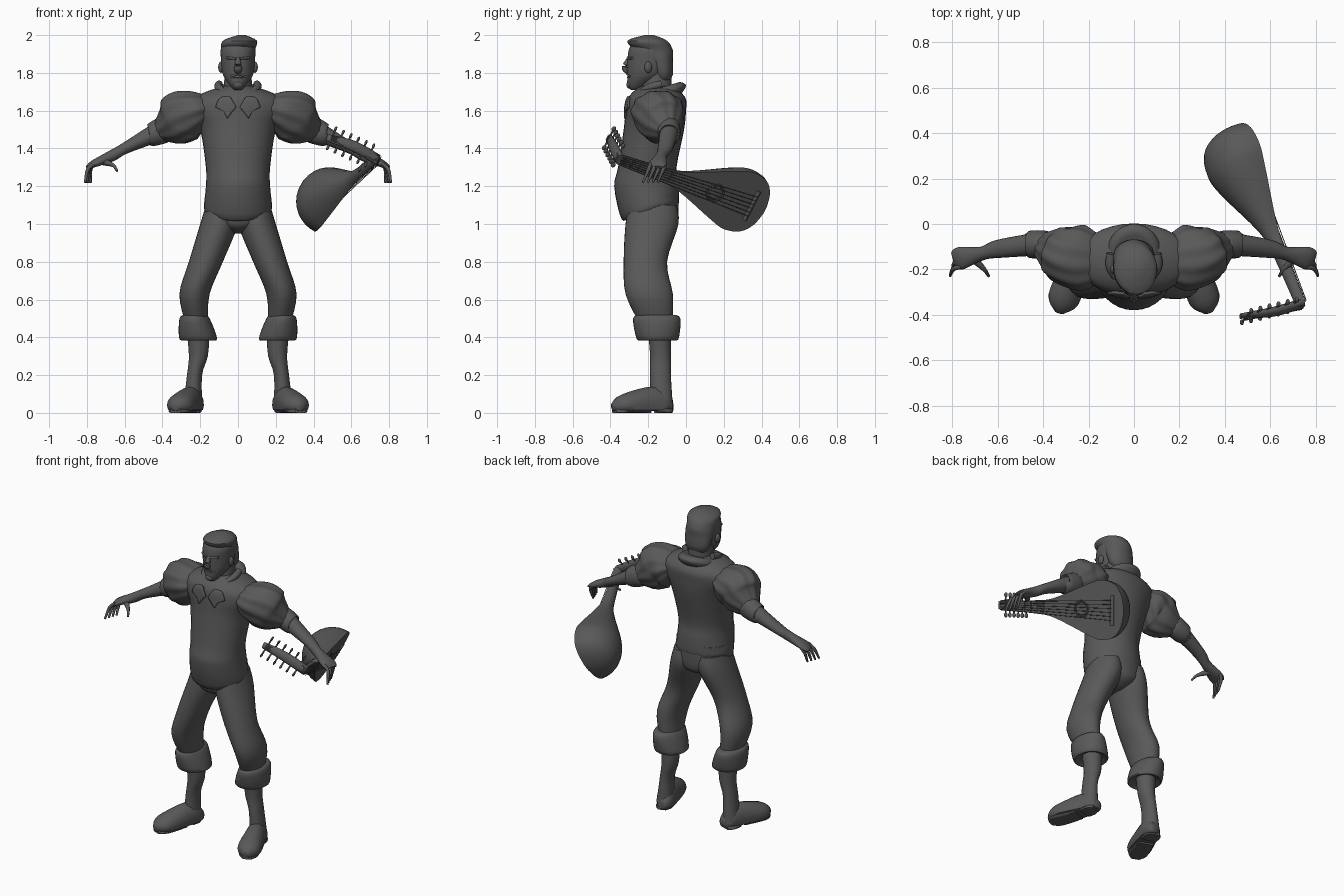
import bpy, bmesh, math
from mathutils import Vector, Matrix

if "Cube" in bpy.data.objects:
    bpy.data.objects.remove(bpy.data.objects["Cube"])

grey = bpy.data.materials.new("dark grey")
grey.use_nodes = True
colour = (0.1, 0.1, 0.1, 1)
grey.diffuse_color = colour
grey.node_tree.nodes["Principled BSDF"].inputs["Base Color"].default_value = colour


def finish(name, bm, mirror=False):
    """Turn a bmesh into a named, smooth shaded object."""
    bmesh.ops.recalc_face_normals(bm, faces=bm.faces)
    mesh = bpy.data.meshes.new(name)
    bm.to_mesh(mesh)
    bm.free()
    mesh.materials.append(grey)
    obj = bpy.data.objects.new(name, mesh)
    bpy.context.collection.objects.link(obj)
    bpy.ops.object.select_all(action='DESELECT')
    obj.select_set(True)
    bpy.context.view_layer.objects.active = obj
    bpy.ops.object.shade_smooth_by_angle(angle=math.radians(50))
    if mirror:
        obj.modifiers.new("mirror", 'MIRROR')
    return obj


def smooth_rows(rows, steps):
    """Catmull-Rom interpolation through rows of numbers."""
    rows = [Vector(r) for r in rows]
    result = []
    for i in range(len(rows) - 1):
        start, end = rows[i], rows[i + 1]
        before, after = rows[max(i - 1, 0)], rows[min(i + 2, len(rows) - 1)]
        leave, arrive = (end - before) / 2, (after - start) / 2
        for step in range(steps):
            t = step / steps
            ease = t * t * (3 - 2 * t)
            bend = leave * t * (1 - t) ** 2 - arrive * t * t * (1 - t)
            result.append(start.lerp(end, ease) + bend)
    return result + [rows[-1]]


def skin(name, rings, **options):
    """Bridge rings of points and cap both ends."""
    bm = bmesh.new()
    loops = [[bm.verts.new(point) for point in ring] for ring in rings]
    count = len(loops[0])
    for low, high in zip(loops, loops[1:]):
        for i in range(count):
            j = (i + 1) % count
            bm.faces.new((low[i], low[j], high[j], high[i]))
    bm.faces.new(loops[0])
    bm.faces.new(loops[-1])
    return finish(name, bm, **options)


def circle(sides):
    angles = [math.tau * i / sides for i in range(sides)]
    return [(math.cos(angle), math.sin(angle), angle) for angle in angles]


def body(name, rows, flat=False, shape=None, **options):
    """Stack of level ovals: x centre, front y, back y, z, half width."""
    rings = []
    for x, front, back, z, wide in smooth_rows(rows, steps=4):
        ring = []
        for cosine, sine, angle in circle(32):
            if flat:
                y = back + min(0, sine) * (back - front)
            else:
                y = (front + back) / 2 + sine * (back - front) / 2
            point = Vector((x + wide * cosine, y, z))
            ring.append(shape(point) if shape else point)
        rings.append(ring)
    return skin(name, rings, **options)


def limb(name, rows, steps=4, sides=16, ribs=0, floor=None, **options):
    """Tube along a path: x, y, z, side radius, upright radius."""
    rows = smooth_rows(rows, steps)
    path = [Vector(row[:3]) for row in rows]
    rings = []
    for k, row in enumerate(rows):
        along = (path[min(k + 1, len(path) - 1)] - path[max(k - 1, 0)]).normalized()
        guide = Vector((0, 0, 1)) if abs(along.z) < 0.95 else Vector((0, 1, 0))
        side = along.cross(guide).normalized()
        up = side.cross(along)
        ring = []
        for cosine, sine, angle in circle(sides):
            swell = 1 + 0.03 * math.cos(ribs * angle) if ribs else 1
            point = path[k] + swell * (side * row[3] * cosine + up * row[4] * sine)
            if floor is not None:
                point.z = max(point.z, floor)
            ring.append(point)
        rings.append(ring)
    return skin(name, rings, **options)


def rod(name, start, end, radius, **options):
    rows = [(*point, radius, radius) for point in (start, end)]
    return limb(name, rows, steps=1, sides=8, **options)


def ball(name, centre, size, **options):
    bm = bmesh.new()
    place = Matrix.Translation(centre) @ Matrix.Diagonal((*size, 1))
    bmesh.ops.create_uvsphere(bm, u_segments=16, v_segments=10, radius=1, matrix=place)
    return finish(name, bm, **options)


def hem(point):
    # the shirt dips at the front
    if point.z < 1.2:
        forward = min(1, max(0, (-0.15 - point.y) / 0.2))
        point.z -= 0.8 * (1.2 - point.z) * forward
    return point


# Shirt and trouser seat
torso = body("shirt", [
    (0, -.3, -.08, 1.1, .15), (0, -.34, -.04, 1.1, .18), (0, -.38, -.04, 1.2, .17),
    (0, -.36, -.05, 1.3, .17), (0, -.33, -.01, 1.5, .2), (0, -.32, 0, 1.6, .25),
    (0, -.31, 0, 1.66, .24), (0, -.28, -.03, 1.7, .17), (0, -.24, -.07, 1.73, .08)], shape=hem)
body("trouser_seat", [
    (0, -.24, -.12, .95, .03), (0, -.3, -.06, .98, .1), (0, -.32, -.04, 1.03, .17),
    (0, -.32, -.04, 1.16, .17)])

# Legs, cuffs and boots
body("breeches", [
    (.09, -.3, -.05, 1.1, .08), (.1, -.32, -.04, 1, .1), (.17, -.33, -.1, .8, .09),
    (.23, -.32, -.07, .63, .08), (.22, -.25, -.07, .48, .06)], mirror=True)
body("breeches_cuff", [
    (.21, -.23, -.07, .4, .06), (.21, -.26, -.04, .39, .1), (.23, -.28, -.03, .5, .08),
    (.23, -.24, -.07, .52, .05)], mirror=True)
body("boot_shaft", [
    (.21, -.2, -.08, .42, .06), (.21, -.19, -.08, .3, .05), (.23, -.19, -.08, .2, .04),
    (.24, -.19, -.07, .04, .05)], mirror=True)
limb("boot_foot", [
    (.23, -.07, .04, .03, .03), (.23, -.1, .04, .05, .06), (.25, -.17, .05, .06, .09),
    (.31, -.33, .04, .07, .06), (.33, -.39, .03, .02, .02)], floor=.01, mirror=True)
limb("boot_sole", [
    (.26, -.2, .01, .05, .02), (.31, -.33, .01, .06, .02), (.33, -.38, .01, .03, .02)],
    floor=0, mirror=True)
limb("boot_heel", [
    (.23, -.08, .01, .03, .02), (.24, -.11, .01, .05, .02), (.25, -.16, .01, .05, .02)],
    floor=0, mirror=True)

# Puffed sleeves, bands, forearms
limb("puffed_sleeve", [
    (.15, -.15, 1.62, .1, .06), (.22, -.15, 1.6, .14, .11), (.29, -.14, 1.57, .13, .14),
    (.34, -.12, 1.53, .11, .12), (.42, -.09, 1.49, .05, .05)], sides=64, ribs=10, mirror=True)
limb("sleeve_band", [
    (.38, -.1, 1.5, .05, .05), (.39, -.09, 1.5, .06, .07), (.46, -.09, 1.47, .06, .06),
    (.47, -.09, 1.47, .04, .04)], mirror=True)
limb("forearm", [
    (.44, -.09, 1.48, .05, .05), (.6, -.11, 1.4, .04, .03), (.67, -.13, 1.36, .03, .03),
    (.76, -.15, 1.32, .05, .02), (.79, -.16, 1.3, .04, .01)], mirror=True)

# Fingers and thumb
for i, finger in enumerate(("little", "ring", "middle", "index")):
    y = -.11 - .026 * i
    reach = .01 * i
    limb(finger + "_finger", [
        (.76, y, 1.32, .01, .01), (.78 + reach / 2, y - .01, 1.29, .01, .01),
        (.78 + reach, y - .04, 1.22, .006, .006)], sides=8, mirror=True)
limb("thumb", [
    (.71, -.15, 1.33, .02, .02), (.66, -.2, 1.31, .01, .01),
    (.64, -.23, 1.28, .006, .006)], sides=8, mirror=True)

# Head and hair
body("neck", [(0, -.25, -.07, 1.66, .08), (0, -.23, -.08, 1.8, .07)])
body("head", [
    (0, -.29, -.25, 1.71, .02), (0, -.31, -.2, 1.73, .04), (0, -.31, -.11, 1.79, .08),
    (0, -.31, -.08, 1.87, .09), (0, -.3, -.09, 1.93, .09), (0, -.27, -.12, 1.97, .06)])
body("hair", [
    (0, -.15, -.1, 1.74, .04), (0, -.17, -.07, 1.79, .08), (0, -.21, -.07, 1.87, .09),
    (0, -.27, -.07, 1.92, .09), (.01, -.31, -.1, 1.97, .09), (.02, -.22, -.17, 2, .02)])
limb("nose", [
    (0, -.3, 1.88, .01, .01), (0, -.32, 1.83, .02, .02), (0, -.32, 1.81, .02, .01),
    (0, -.3, 1.8, .01, .01)])
ball("ear", (.09, -.2, 1.83), (.015, .02, .03), mirror=True)
ball("eye", (.036, -.29, 1.855), (.013, .008, .007), mirror=True)
rod("eyebrow", (.01, -.31, 1.875), (.06, -.285, 1.88), .007, mirror=True)
rod("moustache", (0, -.313, 1.796), (.04, -.295, 1.78), .006, mirror=True)
ball("lips", (0, -.3, 1.776), (.03, .012, .005))
ball("chin_beard", (0, -.3, 1.737), (.026, .016, .02))


# Collar and lapels
def collar_slope(point):
    point.z += 0.3 * (point.y + 0.1)
    return point


body("collar", [
    (0, -.27, -.04, 1.65, .11), (0, -.26, 0, 1.7, .12), (0, -.24, -.03, 1.73, .1),
    (0, -.23, -.07, 1.73, .08)], shape=collar_slope)
limb("neck_scarf", [
    (.1, -.13, 1.74, .02, .02), (.1, -.2, 1.72, .02, .02), (.03, -.3, 1.66, .01, .01)], mirror=True)
bm = bmesh.new()
outline = [(.05, 1.7), (.01, 1.62), (.06, 1.56), (.08, 1.6), (.13, 1.62), (.11, 1.69)]
bm.faces.new([bm.verts.new((x, -.34, z)) for x, z in outline])
lapel = finish("lapel", bm)
grid = lapel.modifiers.new("grid", 'SUBSURF')
grid.subdivision_type = 'SIMPLE'
grid.levels = grid.render_levels = 3
wrap = lapel.modifiers.new("wrap", 'SHRINKWRAP')
wrap.target = torso
wrap.offset = .01
lapel.modifiers.new("thickness", 'SOLIDIFY').thickness = .01
lapel.modifiers.new("mirror", 'MIRROR')

# Lute, built along its own axes: x across, y out of the soundboard, z down the neck
start, end = Vector((.74, -.35, 1.34)), Vector((.43, .43, 1.07))
axis = (end - start).normalized()
across = Vector((.36, .39, .84))
across = (across - axis * across.dot(axis)).normalized()
out = axis.cross(across)
frame = Matrix((across, out, axis)).transposed().to_4x4()
frame.translation = start

lute = [body("lute_bowl", [
    (0, -.03, 0, 0, .03), (0, -.04, 0, .25, .04), (0, -.06, 0, .38, .06),
    (0, -.16, 0, .61, .15), (0, -.18, 0, .71, .18), (0, -.16, 0, .8, .16),
    (0, -.1, 0, .85, .1), (0, -.02, 0, .87, .02)], flat=True)]
lute.append(limb("pegbox", [(0, 0, 0, .03, .02), (0, -.15, -.01, .03, .02), (-.02, -.3, .01, .02, .01)]))
for i in range(6):
    y = -.05 - .045 * i
    shift = -.003 * i
    lute.append(rod("peg_shaft", (shift - .05, y, 0), (shift + .05, y, 0), .005))
    for side in (-1, 1):
        lute.append(ball("peg_head", (shift + side * .06, y, 0), (.015, .007, .012)))
    x = (i - 2.5) / 2.5
    lute.append(rod("string", (x * .024, .012, 0), (x * .06, .012, .79), .002))
    lute.append(rod("head_string", (x * .02, 0, -.02), (x * .015 - .015, -.28, -.01), .002))
for i in range(7):
    z = .03 + .045 * i
    lute.append(rod("fret", (-.03, 0, z), (.03, 0, z), .004))
lute.append(rod("bridge", (-.09, 0, .79), (.09, 0, .79), .012))
turn = [math.tau * i / 24 for i in range(25)]
for radius in (.04, .05):
    ring = [(radius * math.cos(a), 0, .57 + radius * math.sin(a), .004, .004) for a in turn]
    lute.append(limb("rosette_ring", ring, steps=1, sides=6))
for part in lute:
    part.matrix_world = frame
